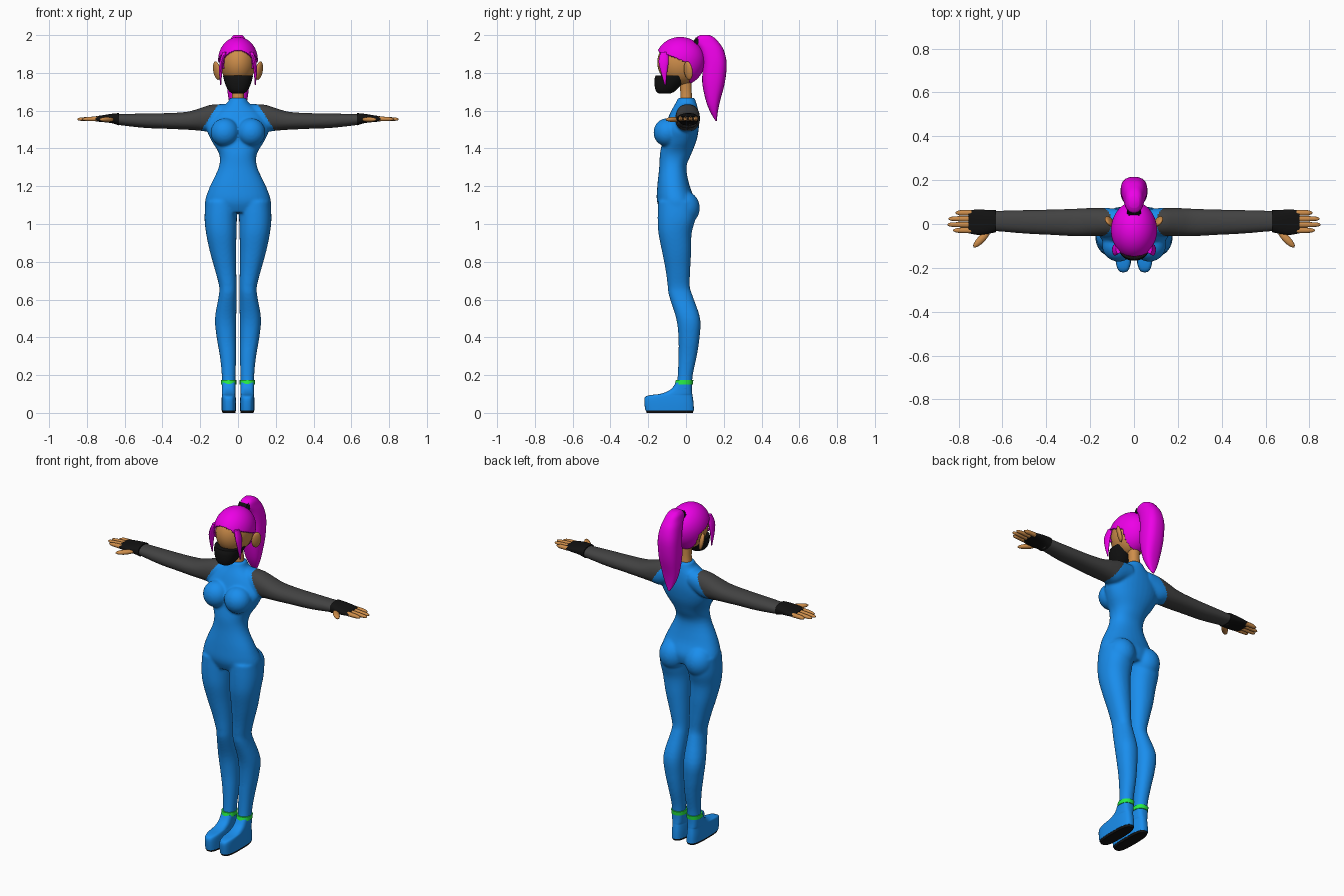
import bpy, bmesh, math
from mathutils import Matrix, Vector

if "Cube" in bpy.data.objects:
    bpy.data.objects.remove(bpy.data.objects["Cube"])


def material(name, rgb):
    m = bpy.data.materials.new(name)
    m.diffuse_color = (*rgb, 1)
    m.use_nodes = True
    m.node_tree.nodes["Principled BSDF"].inputs["Base Color"].default_value = m.diffuse_color
    return m


BLUE = material("blue", (0.01, 0.27, 0.85))
GREY = material("dark_grey", (0.055, 0.055, 0.055))
BLACK = material("black", (0.006, 0.006, 0.006))
SKIN = material("skin", (0.62, 0.27, 0.07))
PINK = material("magenta", (0.85, 0.0, 0.8))
GREEN = material("green", (0.02, 0.85, 0.06))


def finish(bm, name, mat, angle=50):
    bmesh.ops.recalc_face_normals(bm, faces=bm.faces)
    me = bpy.data.meshes.new(name)
    bm.to_mesh(me)
    bm.free()
    me.materials.append(mat)
    me.shade_smooth()
    me.set_sharp_from_angle(angle=math.radians(angle))
    ob = bpy.data.objects.new(name, me)
    bpy.context.collection.objects.link(ob)
    return ob


def spline(secs, steps):
    """Catmull-Rom through the sections."""
    out = []
    for i in range(len(secs) - 1):
        p = [secs[max(i - 1, 0)], secs[i], secs[i + 1], secs[min(i + 2, len(secs) - 1)]]
        for s in range(steps):
            t = s / steps
            out.append([0.5 * (2 * b + (c - a) * t + (2 * a - 5 * b + 4 * c - d) * t * t
                               + (3 * b - a - 3 * c + d) * t ** 3) for a, b, c, d in zip(*p)])
    return out + [list(secs[-1])]


def loft(bm, secs, axis="z", n=2.2, side=1, steps=4, segs=32):
    """Sections (t, a0, a1, b0, b1): a,b = x,y along z, or y,z along x."""
    rings = []
    for t, a0, a1, b0, b1 in spline(secs, steps):
        ring = []
        for k in range(segs):
            w = 2 * math.pi * k / segs
            c, s = math.cos(w), math.sin(w)
            a = (a0 + a1) / 2 + (a1 - a0) / 2 * math.copysign(abs(c) ** (2 / n), c)
            b = (b0 + b1) / 2 + (b1 - b0) / 2 * math.copysign(abs(s) ** (2 / n), s)
            co = (a, b, t) if axis == "z" else (t, a, b)
            ring.append(bm.verts.new((co[0] * side, co[1], co[2])))
        rings.append(ring)
    for r, q in zip(rings, rings[1:]):
        for k in range(segs):
            j = (k + 1) % segs
            bm.faces.new((r[k], r[j], q[j], q[k]))
    bm.faces.new(rings[0])
    bm.faces.new(rings[-1])


def ball(bm, loc, rad, rot=Matrix(), u=32, v=20):
    m = Matrix.Translation(loc) @ rot @ Matrix.Diagonal((*rad, 1))
    return bmesh.ops.create_uvsphere(bm, u_segments=u, v_segments=v, radius=1, matrix=m)["verts"]


def part(name, mat, secs, **kw):
    bm = bmesh.new()
    loft(bm, secs, **kw)
    return finish(bm, name, mat)


def sym(rows):
    return [(z, -r, r, f, b) for z, r, f, b in rows]


# Body suit: torso, bust, seat, legs and sleeves fused into one smooth skin
bm = bmesh.new()
loft(bm, sym([(1.668, .045, -.042, .045), (1.64, .058, -.055, .055), (1.6, .11, -.078, .065),
              (1.55, .15, -.1, .07), (1.5, .165, -.118, .067), (1.44, .14, -.125, .055),
              (1.37, .1, -.138, .028), (1.3, .102, -.142, .002), (1.2, .148, -.152, .02),
              (1.12, .175, -.154, .05), (1.06, .165, -.13, .04)]))
LEG = [(1.12, .005, .172, -.148, .055), (1.03, .006, .177, -.15, .05), (.95, .008, .169, -.146, .03),
       (.85, .01, .148, -.126, .027), (.75, .009, .12, -.107, .022), (.67, .008, .1, -.097, .02),
       (.62, .008, .102, -.09, .035), (.5, .009, .122, -.052, .075), (.4, .01, .113, -.04, .072),
       (.3, .01, .096, -.04, .057), (.2, .013, .086, -.044, .036), (.12, .014, .086, -.052, .031)]
ARM = [(.06, -.05, .068, 1.53, 1.635), (.14, -.056, .074, 1.49, 1.632), (.2, -.056, .073, 1.494, 1.614),
       (.27, -.056, .07, 1.499, 1.594), (.38, -.05, .066, 1.504, 1.587), (.5, -.044, .064, 1.509, 1.585),
       (.65, -.031, .06, 1.526, 1.582)]
for s in (1, -1):
    loft(bm, LEG, side=s)
    loft(bm, ARM, axis="x", side=s)
    ball(bm, (.07 * s, -.1, 1.485), (.075, .072, .075))
    ball(bm, (.085 * s, -.01, 1.085), (.08, .083, .09))
raw = finish(bm, "body_suit", BLUE)
mod = raw.modifiers.new("fuse", "REMESH")
mod.mode, mod.voxel_size = "VOXEL", 0.0065
mod = raw.modifiers.new("soften", "SMOOTH")
mod.factor, mod.iterations = 0.5, 10
dg = bpy.context.evaluated_depsgraph_get()
me = bpy.data.meshes.new_from_object(raw.evaluated_get(dg))
raw.modifiers.clear()
raw.data = me
me.materials.clear()
me.materials.append(BLUE)
me.materials.append(GREY)
for p in me.polygons:
    c = p.center
    p.material_index = int(c.z > 1.47 and abs(c.x) > .11 + max(0, 1.625 - c.z) * .65)
me.shade_smooth()

for s, tag in ((1, "left"), (-1, "right")):
    # Shoes, soles and ankle bands
    part(tag + "_shoe", BLUE, [(.012, .01, .086, -.215, .042), (.05, .01, .087, -.22, .04),
         (.082, .012, .086, -.218, .036), (.094, .014, .085, -.19, .034), (.102, .014, .085, -.13, .033),
         (.125, .014, .085, -.08, .031), (.16, .013, .086, -.054, .031)], n=3, side=s, steps=3)
    part(tag + "_sole", BLACK, [(0, .014, .082, -.208, .036), (.013, .011, .085, -.213, .04)],
         n=3, side=s, steps=1)
    part(tag + "_ankle_band", GREEN, [(.15, .009, .09, -.059, .036), (.173, .009, .09, -.054, .039)],
         side=s, steps=1)
    # Gloves, fingers and thumbs
    part(tag + "_glove", BLACK, [(.63, -.037, .063, 1.522, 1.587), (.665, -.045, .064, 1.533, 1.584),
         (.71, -.05, .066, 1.539, 1.577), (.755, -.042, .063, 1.543, 1.57)], axis="x", n=2.6, side=s)
    for i, (y, end) in enumerate(((.051, .815), (.024, .845), (-.003, .85), (-.029, .825))):
        part(f"{tag}_finger_{i + 1}", SKIN, [(.74, y - .013, y + .013, 1.544, 1.569),
             (.79, y - .012, y + .012, 1.545, 1.567), (end - .012, y - .009, y + .009, 1.547, 1.563),
             (end, y - .003, y + .003, 1.552, 1.558)], axis="x", side=s, segs=12, steps=3)
    bm = bmesh.new()
    ball(bm, (.695 * s, -.068, 1.553), (.053, .017, .013), Matrix.Rotation(-.8 * s, 4, "Z"), 16, 12)
    finish(bm, tag + "_thumb", SKIN)
    # Ears
    bm = bmesh.new()
    ball(bm, (.112 * s, .012, 1.812), (.013, .027, .05),
         Matrix.Rotation(-.65 * s, 4, "Z") @ Matrix.Rotation(.2 * s, 4, "Y"), 20, 14)
    finish(bm, tag + "_ear", SKIN)
    # Hair strands hanging beside the face
    part(tag + "_hair_strand", PINK, [(1.91, .06, .082, -.135, -.095), (1.86, .077, .097, -.145, -.092),
         (1.8, .084, .1, -.132, -.1), (1.735, .089, .094, -.113, -.107)], side=s, segs=12)

# Head and neck
bm = bmesh.new()
ball(bm, (0, -.03, 1.855), (.094, .122, .122))
finish(bm, "head", SKIN)
part("neck", SKIN, sym([(1.64, .036, -.032, .036), (1.7, .03, -.03, .03), (1.78, .034, -.04, .03)]))

# Face mask
part("face_mask", BLACK, sym([(1.69, .028, -.142, -.085), (1.702, .046, -.158, -.06),
     (1.73, .063, -.166, -.03), (1.765, .075, -.167, .005), (1.787, .08, -.16, .02)]), n=2.3)

# Hair cap: a shell with openings for the face, the sides and the neck
bm = bmesh.new()
ball(bm, (0, -.03, 1.868), (.105, .131, .122), u=96, v=64)
for v in bm.verts:
    if v.co.z < 1.868:
        v.co.z = 1.868 + (v.co.z - 1.868) * 1.12


def opening(c):
    front = c.y < -.06 and abs(c.x) < .08 and c.z < 1.922 - 7 * c.x ** 2
    flank = -.1 < c.y < .02 and c.z < 1.857 - .4 * c.y
    return front or flank or (c.y < .02 and c.z < 1.8)


bmesh.ops.delete(bm, geom=[f for f in bm.faces if opening(f.calc_center_median())], context="FACES")
cap = finish(bm, "hair_cap", PINK)
mod = cap.modifiers.new("thickness", "SOLIDIFY")
mod.thickness, mod.offset = 0.008, -1

# Ponytail and its tie
part("ponytail", PINK, sym([(2.0, .024, .075, .125), (1.985, .036, .052, .152), (1.96, .043, .05, .175),
     (1.92, .052, .072, .2), (1.85, .06, .089, .215), (1.75, .06, .086, .206), (1.65, .048, .106, .18),
     (1.59, .03, .13, .168), (1.545, .006, .157, .163)]), n=2.5)
bm = bmesh.new()
m = Matrix.Translation((0, .055, 1.96)) @ Matrix.Rotation(-.6, 4, "X") @ Matrix.Diagonal((.066, .035, .056, 1))
bmesh.ops.create_cube(bm, size=1, matrix=m)
bmesh.ops.bevel(bm, geom=bm.edges[:], offset=.008, segments=2, affect="EDGES")
finish(bm, "hair_tie", BLACK)
